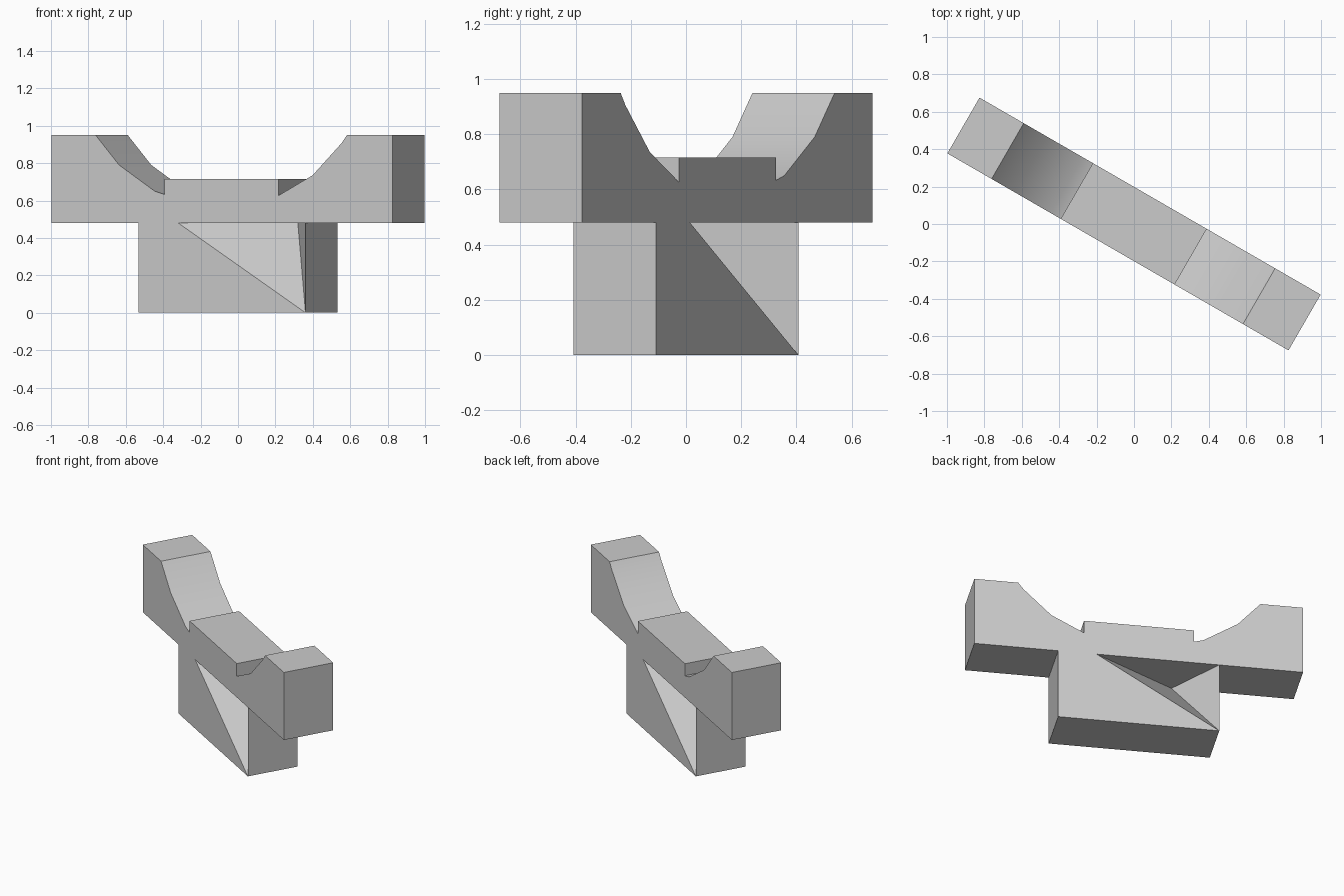
import bpy, bmesh, math
from mathutils import Matrix

cube = bpy.data.objects.get("Cube")
if cube:
    bpy.data.objects.remove(cube)

HALF_WIDTH = 0.172
HALF_BASE = 0.516
UNDERSIDE = 0.48
TOP = 0.95
TURN = Matrix.Rotation(math.radians(-30), 4, "Z")

grey = bpy.data.materials.new("plain grey")
grey.use_nodes = True
grey.diffuse_color = (0.6, 0.6, 0.6, 1)
grey.node_tree.nodes["Principled BSDF"].inputs["Base Color"].default_value = grey.diffuse_color


def finish(name, bm):
    """Turn the part to its diagonal position and make it an object."""
    bmesh.ops.recalc_face_normals(bm, faces=bm.faces)
    bm.transform(TURN)
    mesh = bpy.data.meshes.new(name)
    bm.to_mesh(mesh)
    bm.free()
    mesh.materials.append(grey)
    obj = bpy.data.objects.new(name, mesh)
    bpy.context.collection.objects.link(obj)
    return obj


# Beam: side profile with two raised ends, hollow shoulders and a middle block
profile = [
    (-1.053, UNDERSIDE), (1.053, UNDERSIDE), (1.053, TOP),
    (0.772, TOP), (0.737, 0.905), (0.56, 0.735), (0.35, 0.627), (0.35, 0.715),
    (-0.353, 0.715), (-0.353, 0.632), (-0.415, 0.65), (-0.635, 0.79),
    (-0.78, TOP), (-1.053, TOP),
]
bm = bmesh.new()
side = bm.faces.new([bm.verts.new((x, -HALF_WIDTH, z)) for x, z in profile])
swept = bmesh.ops.extrude_face_region(bm, geom=[side], use_keep_orig=True)
bmesh.ops.translate(bm, vec=(0, 2 * HALF_WIDTH, 0),
                    verts=[v for v in swept["geom"] if isinstance(v, bmesh.types.BMVert)])
beam = finish("beam", bm)
bpy.context.view_layer.objects.active = beam
beam.select_set(True)
bpy.ops.object.shade_smooth_by_angle(angle=math.radians(30))

# Base: block with a wedge cut from each side, the same after a half turn
bm = bmesh.new()
points = {
    "low_cut": (-HALF_BASE, HALF_WIDTH, 0),
    "low_plain": (-HALF_BASE, -HALF_WIDTH, 0),
    "high_cut": (-HALF_BASE, HALF_WIDTH, UNDERSIDE),
    "high_plain": (-HALF_BASE, -HALF_WIDTH, UNDERSIDE),
    "ridge": (-0.27, -HALF_WIDTH, UNDERSIDE),
}
near = {k: bm.verts.new(p) for k, p in points.items()}
far = {k: bm.verts.new((-x, -y, z)) for k, (x, y, z) in points.items()}
for a, b in ((near, far), (far, near)):
    bm.faces.new([a["low_cut"], a["low_plain"], a["high_plain"], a["high_cut"]])
    bm.faces.new([a["low_plain"], b["low_cut"], a["ridge"], a["high_plain"]])
    bm.faces.new([a["ridge"], a["high_cut"], a["low_cut"]])
    bm.faces.new([b["ridge"], a["ridge"], a["low_cut"]])
    bm.faces.new([a["ridge"], a["high_plain"], a["high_cut"]])
bm.faces.new([near["low_cut"], near["low_plain"], far["low_cut"], far["low_plain"]])
finish("base", bm)
